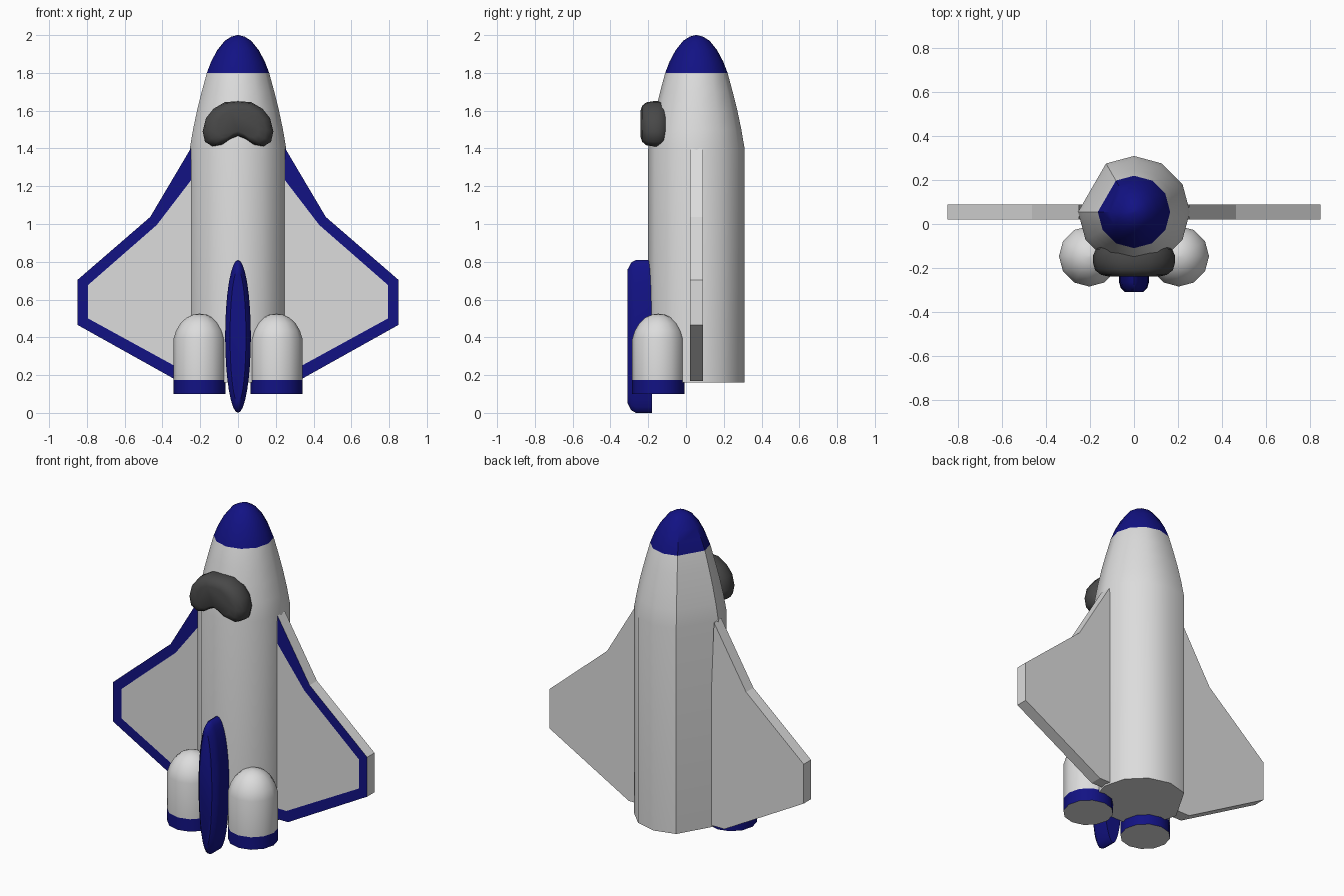
import bpy
import bmesh
from math import cos, sin, pi, radians

cube = bpy.data.objects.get("Cube")
if cube:
    bpy.data.objects.remove(cube, do_unlink=True)


def material(name, rgb):
    mat = bpy.data.materials.new(name)
    mat.use_nodes = True
    mat.diffuse_color = (*rgb, 1)
    mat.node_tree.nodes["Principled BSDF"].inputs["Base Color"].default_value = (*rgb, 1)
    return mat


GREY = material("light grey", (0.72, 0.72, 0.72))
NAVY = material("navy blue", (0.006, 0.006, 0.23))
DARK = material("charcoal", (0.065, 0.065, 0.065))


def finish(name, bm, mats, smooth_angle=None):
    bmesh.ops.recalc_face_normals(bm, faces=bm.faces)
    mesh = bpy.data.meshes.new(name)
    bm.to_mesh(mesh)
    bm.free()
    for mat in mats:
        mesh.materials.append(mat)
    obj = bpy.data.objects.new(name, mesh)
    bpy.context.collection.objects.link(obj)
    bpy.ops.object.select_all(action="DESELECT")
    obj.select_set(True)
    bpy.context.view_layer.objects.active = obj
    if smooth_angle:
        bpy.ops.object.shade_smooth_by_angle(angle=radians(smooth_angle))
    return obj


def loft(rings):
    """Skin a stack of closed rings and cap both ends."""
    bm = bmesh.new()
    loops = [[bm.verts.new(p) for p in ring] for ring in rings]
    n = len(loops[0])
    for a, b in zip(loops, loops[1:]):
        for i in range(n):
            j = (i + 1) % n
            bm.faces.new((a[i], a[j], b[j], b[i]))
    bm.faces.new(loops[0])
    bm.faces.new(loops[-1])
    return bm


def lathe(profile, cx, cy, angles):
    return loft([[(cx + r * cos(a), cy + r * sin(a), z) for a in angles]
                 for r, z in profile])


def paint(bm, rule):
    for f in bm.faces:
        f.normal_update()
        if rule(f):
            f.material_index = 1


TWELVE = [i * pi / 6 for i in range(12)]

# Fuselage with a painted nose tip; one corner is left out of the section
hull = [(0.255, 0.16), (0.255, 1.4), (0.238, 1.5), (0.217, 1.6), (0.192, 1.7),
        (0.165, 1.8), (0.142, 1.86), (0.11, 1.92), (0.07, 1.97), (0.035, 1.992), (0.004, 2.0)]
bm = lathe(hull, 0, 0.055, [a for i, a in enumerate(TWELVE) if i != 5])
paint(bm, lambda f: f.calc_center_median().z > 1.8)
finish("fuselage", bm, [GREY, NAVY], 40)

# Wings: flat slabs with a navy border on the front face
outer = [(0.2, 1.49), (0.25, 1.4), (0.465, 1.037), (0.85, 0.704),
         (0.85, 0.466), (0.32, 0.17), (0.2, 0.17)]
inner = [(0.2, 1.32), (0.25, 1.23), (0.43, 0.995), (0.794, 0.677),
         (0.794, 0.5), (0.31, 0.235), (0.2, 0.235)]
for side, s in (("left", 1), ("right", -1)):
    bm = bmesh.new()
    # the slab starts inside the fuselage
    start = 1
    back, edge, panel = [[bm.verts.new((s * x, y, z)) for x, z in pts[start:]]
                         for pts, y in ((outer, 0.09), (outer, 0.02), (inner, 0.02))]
    n = len(edge)
    for i in range(n):
        j = (i + 1) % n
        bm.faces.new((back[i], back[j], edge[j], edge[i]))
        if j:
            bm.faces.new((edge[i], edge[j], panel[j], panel[i])).material_index = 1
    bm.faces.new((edge[-1], edge[0], panel[0], panel[-1]))
    bm.faces.new(back)
    bm.faces.new(panel)
    finish(side + "_wing", bm, [GREY, NAVY])

# Boosters: domed cylinders with a navy band at the foot
booster = [(0.138, 0.1), (0.138, 0.175), (0.138, 0.39), (0.124, 0.435),
           (0.1, 0.475), (0.068, 0.505), (0.035, 0.52), (0.004, 0.525)]
for side, s in (("left", 1), ("right", -1)):
    bm = lathe(booster, s * 0.204, -0.147, TWELVE)
    paint(bm, lambda f: 0.11 < f.calc_center_median().z < 0.17)
    finish(side + "_booster", bm, [GREY, NAVY], 40)

# Tail fin: an elliptical slab with a rounded front rim
fin = [[(0.068 * k * cos(a), y, 0.405 + 0.405 * m * sin(a))
        for a in [i * pi / 16 for i in range(32)]]
       for y, k, m in ((-0.18, 1, 1), (-0.265, 1, 1), (-0.29, 0.9, 0.965), (-0.31, 0.62, 0.87))]
finish("tail_fin", loft(fin), [NAVY], 40)

# Canopy: a soft kidney-shaped window
half = [(0, 1.65), (0.07, 1.645), (0.13, 1.61), (0.17, 1.56), (0.187, 1.49),
        (0.175, 1.435), (0.135, 1.411), (0.085, 1.42), (0.04, 1.45), (0, 1.465)]
outline = half + [(-x, z) for x, z in half[-2:0:-1]]
layers = [(-0.24, 0.6), (-0.232, 0.8), (-0.21, 0.95), (-0.175, 1),
          (-0.145, 1), (-0.115, 0.93), (-0.09, 0.7)]
canopy = [[(x * k, y, 1.53 + (z - 1.53) * k) for x, z in outline] for y, k in layers]
finish("canopy", loft(canopy), [DARK], 60)
